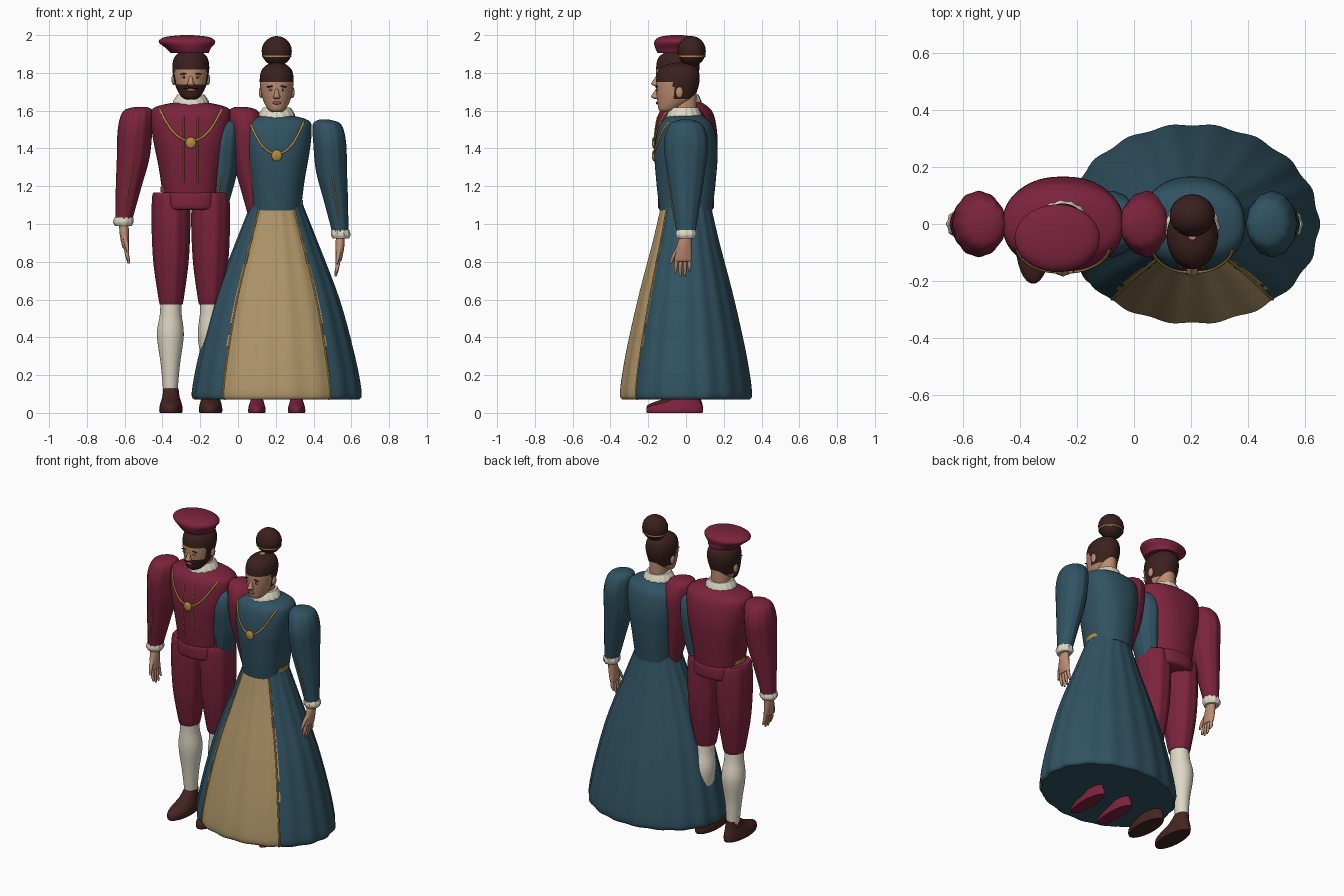
import bpy, bmesh, math

cube = bpy.data.objects.get("Cube")
if cube:
    bpy.data.objects.remove(cube, do_unlink=True)


def material(name, r, g, b):
    m = bpy.data.materials.new(name)
    m.use_nodes = True
    m.diffuse_color = (r, g, b, 1)
    m.node_tree.nodes["Principled BSDF"].inputs["Base Color"].default_value = (r, g, b, 1)
    return m


CRIMSON = material("crimson cloth", .2, .017, .045)
TEAL = material("teal cloth", .03, .085, .12)
TAN = material("tan cloth", .43, .3, .14)
GOLD = material("gold trim", .45, .26, .05)
SKIN = material("skin", .5, .26, .16)
HAIR = material("dark hair", .042, .015, .013)
CREAM = material("cream linen", .74, .69, .56)
SHOE = material("brown leather", .06, .018, .016)
LIPS = material("lips", .3, .1, .075)


def dense(rings, k=5):
    """Smooth rings (x, y, z, rx, ry) with a spline through them."""
    out, last = [], len(rings) - 1
    for i in range(last):
        a, b, c, d = (rings[min(max(j, 0), last)] for j in range(i - 1, i + 3))
        for t in (j / k for j in range(k)):
            out.append([q + .5 * t * (r - p + t * (2*p - 5*q + 4*r - s + t * (3*(q - r) + s - p)))
                        for p, q, r, s in zip(a, b, c, d)])
    return out + [list(rings[-1])]


def ring_point(ring, t, p=2, wave=0, count=12):
    x, y, z, rx, ry = ring
    f = 1 + wave * math.cos(count * t)
    c, s = math.cos(t), math.sin(t)
    return (x + math.copysign(abs(c) ** (2 / p), c) * max(rx, .002) * f,
            y + math.copysign(abs(s) ** (2 / p), s) * max(ry, .002) * f, z)


def finish(obj):
    bpy.ops.object.select_all(action="DESELECT")
    obj.select_set(True)
    bpy.context.view_layer.objects.active = obj
    bpy.ops.object.shade_smooth_by_angle(angle=math.radians(45))
    return obj


def loft(name, rings, mats, rule=None, n=32, p=2, wave=0, count=12):
    bm = bmesh.new()
    loops = [[bm.verts.new(ring_point(r, math.tau * i / n, p, wave, count)) for i in range(n)]
             for r in dense(rings)]
    for a, b in zip(loops, loops[1:]):
        for i in range(n):
            j = (i + 1) % n
            f = bm.faces.new((a[i], a[j], b[j], b[i]))
            if rule:
                f.material_index = rule(f.calc_center_median())
    bm.faces.new(loops[0])
    bm.faces.new(loops[-1])
    bmesh.ops.recalc_face_normals(bm, faces=bm.faces)
    me = bpy.data.meshes.new(name)
    bm.to_mesh(me)
    bm.free()
    for m in mats if isinstance(mats, tuple) else (mats,):
        me.materials.append(m)
    obj = bpy.data.objects.new(name, me)
    bpy.context.collection.objects.link(obj)
    return finish(obj)


def blob(name, loc, scale, mat, tilt=0):
    bpy.ops.mesh.primitive_uv_sphere_add(segments=20, ring_count=12, radius=1, location=loc,
                                         rotation=(0, tilt, 0))
    obj = bpy.context.object
    obj.name, obj.scale = name, scale
    obj.data.materials.append(mat)
    return finish(obj)


def cord(name, points, radius=.005, mat=GOLD):
    cu = bpy.data.curves.new(name, "CURVE")
    cu.dimensions, cu.bevel_depth, cu.bevel_resolution = "3D", radius, 1
    sp = cu.splines.new("POLY")
    sp.points.add(len(points) - 1)
    for q, co in zip(sp.points, points):
        q.co = (*co, 1)
    cu.materials.append(mat)
    bpy.context.collection.objects.link(bpy.data.objects.new(name, cu))


def on_front(rings, x, z, p=2):
    """Point on the front of a loft at a given x and z."""
    r = min(dense(rings, 12), key=lambda q: abs(q[2] - z))
    u = min(abs((x - r[0]) / r[3]), .98)
    return (x, r[1] - r[4] * (1 - u ** p) ** (1 / p) - .002, z)


TORSO = [(0, 0, 1.645, .08, .08), (0, 0, 1.618, .19, .12), (0, 0, 1.57, .213, .15),
         (0, 0, 1.45, .2, .167), (0, 0, 1.3, .17, .158), (0, 0, 1.14, .147, .14)]
SLEEVE = [(.265, 0, 1.62, .03, .03), (.28, 0, 1.595, .078, .085), (.295, 0, 1.5, .09, .115),
          (.305, 0, 1.35, .085, .1), (.33, 0, 1.19, .066, .075), (.355, 0, 1.02, .044, .048)]
CUFF = [(.354, 0, 1.035, .048, .05), (.357, 0, 1.01, .052, .054), (.357, 0, .99, .042, .045)]
PALM = [(.355, 0, 1.01, .024, .03), (.352, -.01, .95, .025, .04), (.345, -.015, .88, .018, .046),
        (.342, -.015, .87, .012, .04)]
COLLAR = [(0, -.01, 1.625, .1, .095), (0, -.01, 1.65, .098, .09), (0, -.01, 1.685, .075, .075)]
NECK = [(0, -.01, 1.62, .062, .066), (0, -.01, 1.76, .056, .066)]
HEAD = [(0, -.1, 1.66, .025, .03), (0, -.09, 1.675, .05, .055), (0, -.06, 1.72, .077, .092),
        (0, -.05, 1.77, .09, .108), (0, -.043, 1.83, .098, .115), (0, -.04, 1.88, .088, .106),
        (0, -.035, 1.91, .058, .072), (0, -.035, 1.922, .015, .02)]
SHOES = [(.105, .02, .13, .04, .05), (.105, -.01, .085, .046, .085), (.105, -.055, .045, .058, .142),
         (.105, -.06, .015, .062, .15), (.105, -.06, 0, .058, .146)]


def person(who, cx, dz, cloth, shoe, widths, bearded):
    body, arm, head, foot = widths

    def fit(rows, w, s=1, lift=dz):
        return [(cx + s * x * w, y, z + lift, rx * w, ry) for x, y, z, rx, ry in rows]

    # Torso, collar and neck
    torso = fit(TORSO, body)
    loft(who + "_torso", torso, cloth, n=48, p=2.3)
    loft(who + "_collar", fit(COLLAR, .95), CREAM, n=60, wave=.025, count=15)
    loft(who + "_neck", fit(NECK, head), SKIN)
    loft(who + "_gold_belt", fit([(0, 0, 1.195, .16, .125), (0, 0, 1.17, .16, .125)], body), GOLD)

    # Neck chain with pendant
    steps = [i / 12 for i in range(-12, 13)]
    cord(who + "_chain", [on_front(torso, cx + .165 * body * t, 1.44 + dz + .17 * abs(t) ** 2.2, 2.3)
                          for t in steps], .006)
    blob(who + "_pendant", on_front(torso, cx, 1.43 + dz, 2.3), (.028, .012, .03), GOLD)

    # Head with hair, and beard where worn
    def hair(c):
        z = c.z - dz
        if z > 1.815 or (c.y > -.065 and z > 1.73):
            return 1
        return int(bearded and ((c.y < -.04 and z < 1.735) or (-.1 < c.y < -.04)))

    skull = fit(HEAD, head)
    loft(who + "_head", skull, (SKIN, HAIR), hair, n=56)
    nose = [(0, -.15, 1.785, .008, .008), (0, -.16, 1.755, .013, .018),
            (0, -.16, 1.74, .019, .024), (0, -.152, 1.729, .012, .012)]
    loft(who + "_nose", fit(nose, 1), SKIN, n=16)
    blob(who + "_lips", on_front(skull, cx, 1.709 + dz), (.024, .007, .008), LIPS)
    for s in (-1, 1):
        ex = cx + s * .036 * head
        blob(who + "_eye", on_front(skull, ex, 1.777 + dz), (.014, .004, .006), CREAM)
        x, y, z = on_front(skull, ex, 1.777 + dz)
        blob(who + "_iris", (x, y - .003, z), (.006, .003, .006), HAIR)
        blob(who + "_brow", on_front(skull, ex, 1.796 + dz), (.022, .005, .004), HAIR, s * .12)
        blob(who + "_ear", (cx + s * .09 * head, -.035, 1.765 + dz), (.012, .02, .03), SKIN)
        if bearded:
            blob(who + "_moustache", on_front(skull, cx + s * .018, 1.725 + dz),
                 (.024, .009, .007), HAIR, s * .3)

    # Sleeves, hands and shoes on both sides
    for s in (-1, 1):
        sleeve = fit(SLEEVE, arm, s)
        loft(who + "_sleeve", sleeve, cloth, n=48, wave=.018)
        cord(who + "_sleeve_trim", [on_front(sleeve, cx + s * arm * (.31 + .036 * t), 1.32 + dz - .22 * t)
                                    for t in (i / 8 for i in range(9))], .004)
        loft(who + "_cuff", fit(CUFF, arm, s), CREAM, n=40, wave=.05, count=10)
        loft(who + "_palm", fit(PALM, arm, s), SKIN, n=20)
        for i, tip in enumerate((.805, .79, .792, .815)):
            y = -.047 + .021 * i
            finger = [(.344, y, .89, .011, .011), (.338, y * 1.15, .84, .011, .01),
                      (.328, y * 1.2, tip, .006, .006)]
            loft(who + "_finger", fit(finger, arm, s), SKIN, n=10)
        thumb = [(.352, -.03, .955, .012, .014), (.342, -.065, .9, .012, .012),
                 (.334, -.082, .855, .006, .006)]
        loft(who + "_thumb", fit(thumb, arm, s), SKIN, n=10)
        loft(who + "_shoe", [(cx + s * x, y, z * foot, rx * foot, ry) for x, y, z, rx, ry in SHOES], shoe)
    return torso, fit


torso, fit = person("man", -.25, 0, CRIMSON, SHOE, (1, 1, 1, 1), True)

# Man's doublet lines and skirt of the doublet
for s in (-1, 1):
    cord("doublet_trim", [on_front(torso, -.25 + s * .037, 1.22 + .035 * i, 2.3) for i in range(11)], .003)
loft("doublet_band", fit([(0, 0, 1.17, .145, .138), (0, 0, 1.15, .15, .148), (0, 0, 1.09, .15, .148),
                          (0, 0, 1.075, .14, .135)], 1), CRIMSON, p=2.5)

# Man's breeches and stockings
for s in (-1, 1):
    breeches = [(.1, 0, 1.165, .085, .1), (.105, 0, 1.15, .097, .118), (.105, 0, 1, .101, .125),
                (.105, 0, .8, .092, .11), (.104, 0, .62, .068, .078), (.104, 0, .575, .06, .066)]
    loft("breeches_leg", fit(breeches, 1, s), CRIMSON, n=60, wave=.018, count=10)
    stocking = [(.104, 0, .6, .056, .06), (.106, .005, .52, .058, .064), (.108, .015, .41, .071, .075),
                (.108, .015, .25, .05, .054), (.108, .02, .1, .037, .042)]
    loft("stocking", fit(stocking, 1, s), CREAM)

# Man's flat cap
loft("flat_cap", [(-.255, -.045, 1.905, .1, .105), (-.262, -.05, 1.93, .118, .112),
                  (-.27, -.05, 1.965, .15, .118), (-.27, -.05, 1.99, .115, .09),
                  (-.27, -.05, 2, .03, .03)], CRIMSON, n=48)

CX = .205
person("woman", CX, -.068, TEAL, CRIMSON, (.87, .95, .92, .75), False)

# Woman's hair bun with gold ring
blob("hair_bun", (CX, .03, 1.915), (.08, .075, .08), HAIR)
loft("bun_ring", [(CX, .03, z, .077, .072) for z in (1.891, 1.884)], GOLD)

# Woman's skirt with front panel
SKIRT = [(CX, 0, 1.105, .137, .13), (CX, 0, 1.07, .15, .138), (CX, 0, .9, .217, .178),
         (CX, 0, .6, .33, .256), (CX, 0, .3, .41, .322), (CX, 0, .11, .445, .35),
         (CX, 0, .07, .432, .338)]
EDGE = math.radians(50)


def panel(c):
    r = min(dense(SKIRT), key=lambda q: abs(q[2] - c.z))
    return int(c.y < 0 and abs(c.x - CX) / r[3] < math.cos(EDGE))


loft("skirt", SKIRT, (TEAL, TAN), panel, n=144, wave=.011, count=18)
for angle in (-EDGE, EDGE - math.pi):
    cord("skirt_trim", [ring_point(r, angle, 2, .011, 18) for r in dense(SKIRT)], .005)
